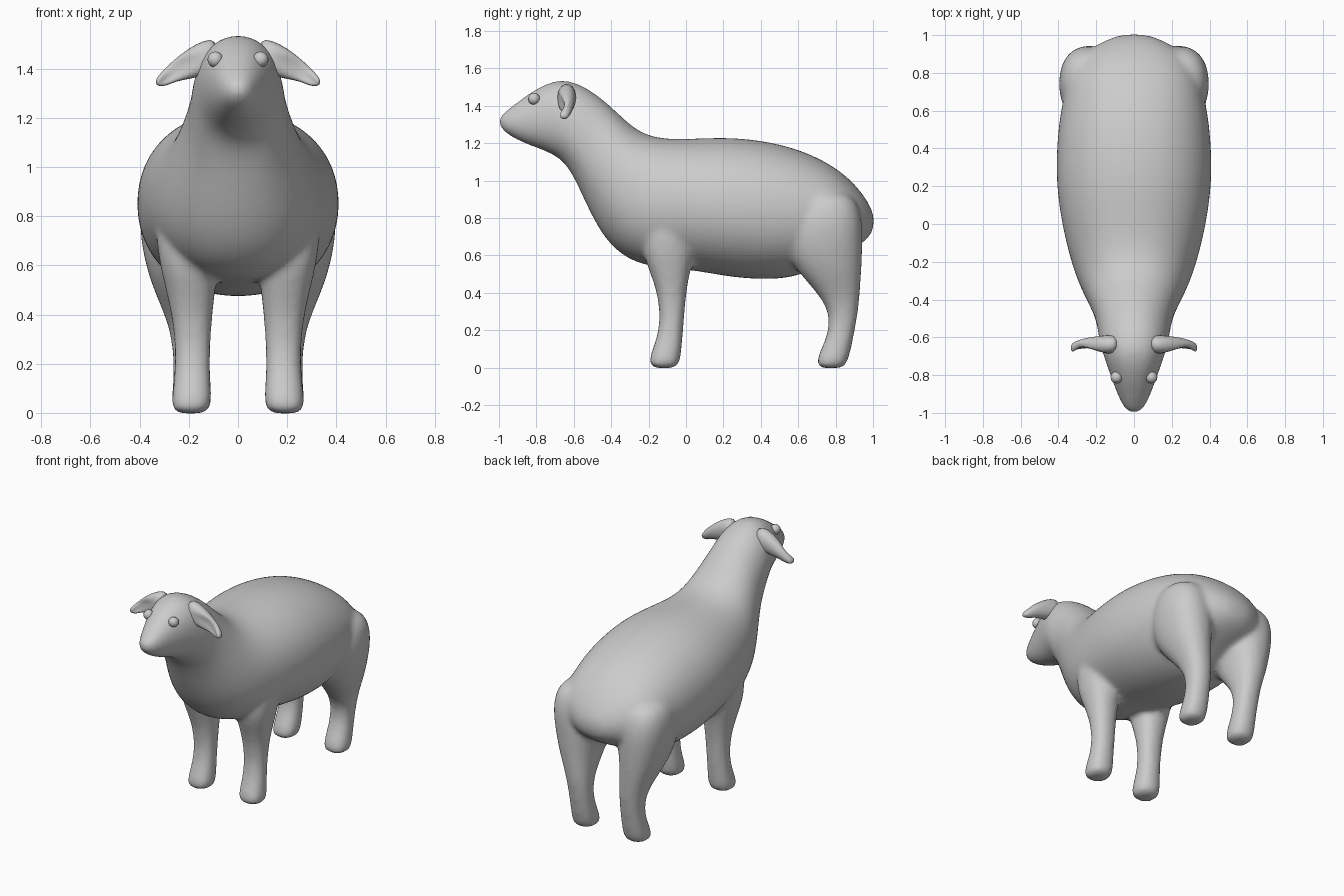
import bpy, bmesh
from math import sin, cos, pi
from mathutils import Vector


def loft(bm, rings, sides=20, power=0.94):
    """Skin rings of (centre, side axis, up axis) and cap both ends."""
    loops = []
    for c, u, v in rings:
        loop = []
        for i in range(sides):
            a = 2 * pi * i / sides
            ca, sa = cos(a), sin(a)
            ca = abs(ca) ** power * (1 if ca > 0 else -1)
            sa = abs(sa) ** power * (1 if sa > 0 else -1)
            loop.append(bm.verts.new(Vector(c) + Vector(u) * ca + Vector(v) * sa))
        loops.append(loop)
    faces = [bm.faces.new((p[i], p[(i + 1) % sides], q[(i + 1) % sides], q[i]))
             for p, q in zip(loops, loops[1:]) for i in range(sides)]
    faces += [bm.faces.new(loops[0]), bm.faces.new(loops[-1])]
    bmesh.ops.recalc_face_normals(bm, faces=faces)


def finish(bm, name):
    mesh = bpy.data.meshes.new(name)
    bm.to_mesh(mesh)
    bm.free()
    mesh.polygons.foreach_set("use_smooth", [True] * len(mesh.polygons))
    ob = bpy.data.objects.new(name, mesh)
    bpy.context.collection.objects.link(ob)
    return ob


# Torso, neck and head: top y, top z, bottom y, bottom z, half width
TORSO = [
    (-1.005, 1.335, -.995, 1.285, .03), (-.96, 1.375, -.955, 1.245, .065),
    (-.87, 1.445, -.87, 1.20, .10), (-.78, 1.505, -.77, 1.165, .135),
    (-.68, 1.545, -.67, 1.12, .17), (-.58, 1.525, -.61, 1.04, .19),
    (-.47, 1.46, -.55, .91, .20), (-.36, 1.36, -.48, .76, .24),
    (-.26, 1.265, -.39, .63, .29), (-.14, 1.225, -.24, .535, .34),
    (.02, 1.225, .02, .525, .39), (.25, 1.238, .25, .475, .42),
    (.5, 1.203, .5, .465, .407), (.68, 1.14, .64, .50, .38),
    (.82, 1.06, .78, .58, .345), (.92, .965, .89, .63, .27),
    (.985, .87, .965, .68, .15), (1.008, .80, 1.0, .73, .06)]
# Legs: z, front y, back y, inner x, outer x
FRONT_LEG = [
    (-.004, -.175, -.06, .135, .25), (.02, -.20, -.035, .108, .272),
    (.07, -.192, -.025, .105, .27), (.15, -.16, -.018, .112, .26),
    (.25, -.14, -.01, .112, .256), (.38, -.15, 0, .105, .268),
    (.5, -.19, .02, .09, .295), (.62, -.24, .05, .08, .325),
    (.76, -.22, .05, .08, .34), (.88, -.15, .02, .1, .32)]
HIND_LEG = [
    (-.004, .71, .84, .135, .25), (.02, .695, .86, .108, .272),
    (.08, .71, .88, .106, .27), (.18, .76, .90, .114, .262),
    (.3, .765, .922, .115, .27), (.4, .70, .932, .11, .30),
    (.5, .605, .94, .10, .345), (.6, .54, .945, .08, .378),
    (.72, .525, .95, .07, .402), (.84, .56, .94, .08, .40),
    (.95, .63, .88, .12, .35)]

bm = bmesh.new()
loft(bm, [((0, (a + c) / 2, (b + d) / 2), (w, 0, 0), (0, (a - c) / 2, (b - d) / 2))
          for a, b, c, d, w in TORSO], 24)
for s in (1, -1):
    for leg in (FRONT_LEG, HIND_LEG):
        loft(bm, [((s * (i + o) / 2, (f + b) / 2, z), ((o - i) / 2, 0, 0), (0, (b - f) / 2, 0))
                  for z, f, b, i, o in leg], 16, .88)
body = finish(bm, "body")

# Melt the torso and legs into one smooth skin
sub = body.modifiers.new("round", 'SUBSURF')
sub.levels = sub.render_levels = 2
mesher = body.modifiers.new("merge", 'REMESH')
mesher.mode = 'VOXEL'
mesher.voxel_size = .018
mesher.use_smooth_shade = True
soften = body.modifiers.new("soften", 'SMOOTH')
soften.factor = .5
soften.iterations = 5

# Drooping ears: x, y, bottom z, top z, half depth
EAR = [(.08, -.635, 1.36, 1.528, .05), (.14, -.64, 1.37, 1.518, .055),
       (.20, -.64, 1.365, 1.485, .046), (.25, -.64, 1.36, 1.445, .04),
       (.295, -.65, 1.335, 1.405, .036), (.325, -.655, 1.328, 1.37, .028),
       (.334, -.655, 1.338, 1.355, .012)]
for s, side in ((-1, "right"), (1, "left")):
    bm = bmesh.new()
    loft(bm, [((s * x, y, (b + t) / 2), (0, d, 0), (0, 0, (t - b) / 2))
              for x, y, b, t, d in EAR], 12)
    # Cup the front of the ear and ruffle its lower edge
    for v in bm.verts:
        x = abs(v.co.x)
        if .17 < x < .32:
            mid = 1.425 - (x - .2) * .5
            if v.co.y < -.645 and abs(v.co.z - mid) < .03:
                v.co.y += .03
            if v.co.z < mid - .03:
                v.co.z += .012 * sin(x * 120)
    ear = finish(bm, side + "_ear")
    sub = ear.modifiers.new("round", 'SUBSURF')
    sub.levels = sub.render_levels = 1

    # Eyes
    bm = bmesh.new()
    bmesh.ops.create_uvsphere(bm, u_segments=16, v_segments=10, radius=.032)
    eye = finish(bm, side + "_eye")
    eye.location = (s * .092, -.812, 1.437)
